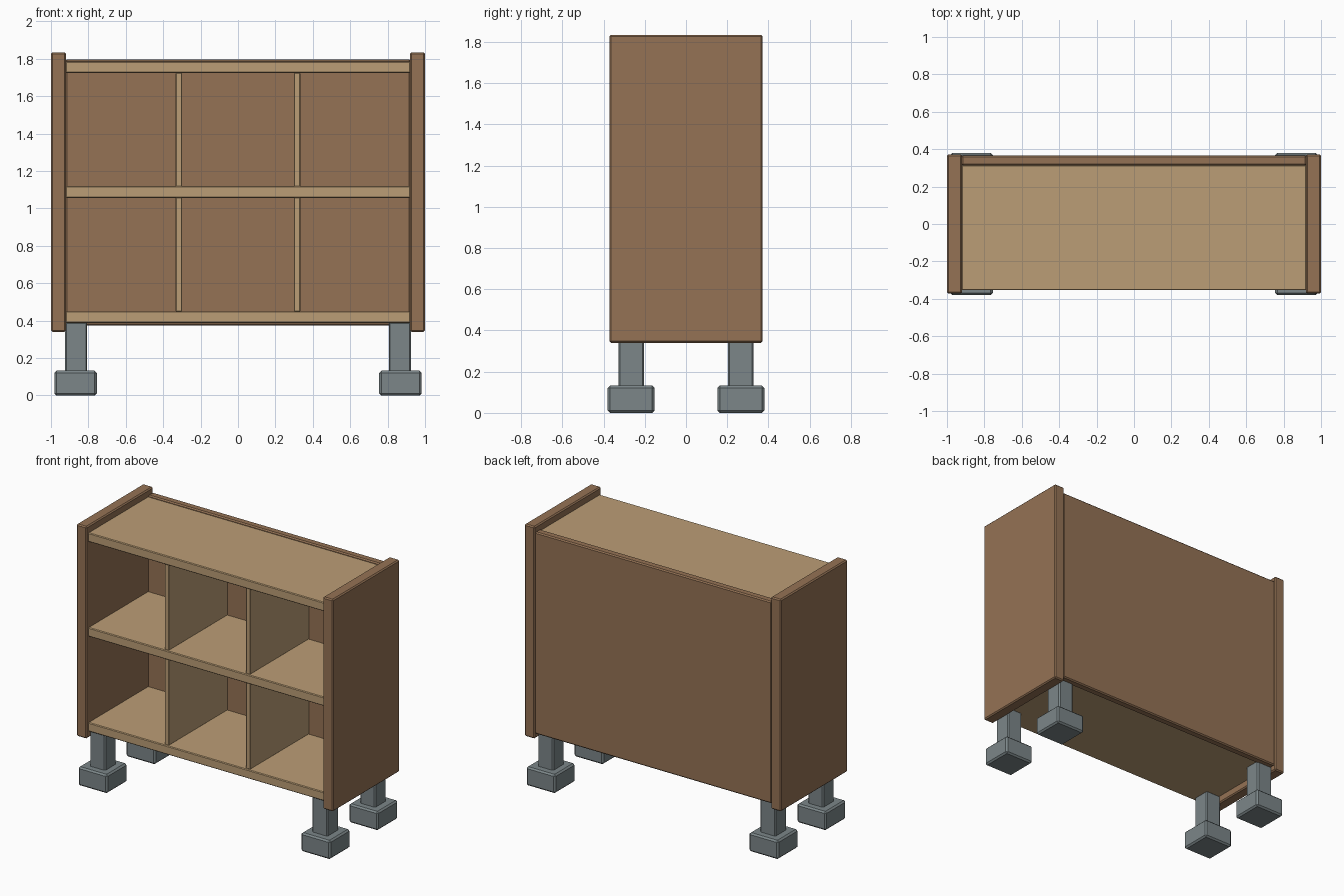
import bpy, bmesh

if "Cube" in bpy.data.objects:
    bpy.data.objects.remove(bpy.data.objects["Cube"])


def material(name, rgb):
    m = bpy.data.materials.new(name)
    m.diffuse_color = (*rgb, 1)
    m.use_nodes = True
    m.node_tree.nodes["Principled BSDF"].inputs["Base Color"].default_value = m.diffuse_color
    return m


BROWN = material("brown_wood", (0.30, 0.17, 0.09))
LIGHT = material("light_wood", (0.50, 0.34, 0.18))
SLATE = material("grey_blue", (0.20, 0.24, 0.25))


def box(name, x, y, z, mat, bevel):
    """Chamfered box from (min, max) ranges on each axis."""
    bm = bmesh.new()
    bmesh.ops.create_cube(bm, size=1)
    for v in bm.verts:
        v.co = [r[0] if c < 0 else r[1] for c, r in zip(v.co, (x, y, z))]
    bmesh.ops.bevel(bm, geom=bm.edges[:], offset=bevel, segments=1,
                    profile=0.5, affect='EDGES')
    bmesh.ops.recalc_face_normals(bm, faces=bm.faces[:])
    mesh = bpy.data.meshes.new(name)
    bm.to_mesh(mesh)
    bm.free()
    mesh.materials.append(mat)
    ob = bpy.data.objects.new(name, mesh)
    bpy.context.collection.objects.link(ob)
    return ob


def span(sign, inner, outer):
    return sorted((sign * inner, sign * outer))


# Back panel
box("back_panel", (-0.922, 0.922), (0.312, 0.367), (0.375, 1.797), BROWN, 0.008)

# Horizontal boards
for name, z in (("bottom_board", (0.388, 0.45)),
                ("middle_shelf", (1.056, 1.119)),
                ("top_board", (1.723, 1.786))):
    box(name, (-0.922, 0.922), (-0.354, 0.315), z, LIGHT, 0.005)

for side, sx in (("left", -1), ("right", 1)):
    # Side panel
    box(side + "_side_panel", span(sx, 0.92, 1.0), (-0.372, 0.372),
        (0.34, 1.834), BROWN, 0.008)

    # Dividers, one per row
    for row, z in (("lower", (0.448, 1.058)), ("upper", (1.117, 1.725))):
        box(f"{row}_{side}_divider", span(sx, 0.3, 0.333), (-0.34, 0.315),
            z, LIGHT, 0.003)

    # Legs with block feet
    for end, sy in (("front", -1), ("back", 1)):
        box(f"{end}_{side}_leg", span(sx, 0.806, 0.926), span(sy, 0.204, 0.328),
            (0.11, 0.392), SLATE, 0.008)
        box(f"{end}_{side}_foot", span(sx, 0.755, 0.982), span(sy, 0.153, 0.38),
            (0.0, 0.132), SLATE, 0.011)
